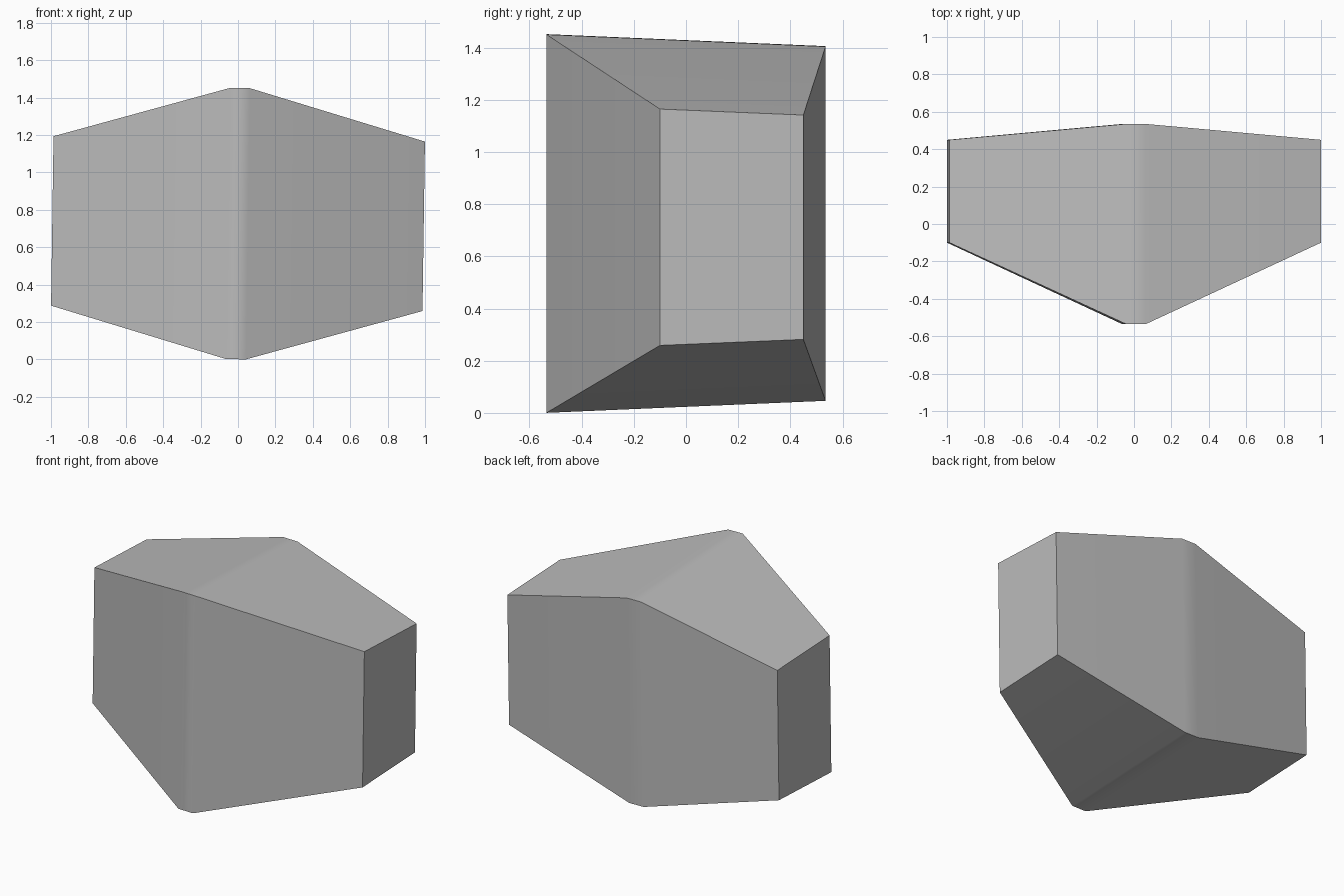
import bpy
import bmesh

# Remove the default cube
cube = bpy.data.objects.get("Cube")
if cube:
    bpy.data.objects.remove(cube, do_unlink=True)

# Plain grey stone material
grey = bpy.data.materials.new("stone grey")
grey.use_nodes = True
colour = (0.5, 0.5, 0.5, 1.0)
grey.diffuse_color = colour
bsdf = next(n for n in grey.node_tree.nodes if n.type == 'BSDF_PRINCIPLED')
bsdf.inputs["Base Color"].default_value = colour
bsdf.inputs["Roughness"].default_value = 0.8


def section(bm, x, front, back, front_half, back_half):
    """Four-cornered cross-section, tapering in height towards the back."""
    corners = ((front, -front_half), (back, -back_half),
               (back, back_half), (front, front_half))
    return [bm.verts.new((x, y, z)) for y, z in corners]


# Tapered block: small ends and a large middle with a narrow softened ridge
END = (-0.10, 0.45, 0.453, 0.43)
MIDDLE = (-0.535, 0.535, 0.725, 0.679)
stations = ((-0.993, END), (-0.053, MIDDLE), (0.053, MIDDLE), (0.993, END))

bm = bmesh.new()
rings = [section(bm, x, *shape) for x, shape in stations]
for a, b in zip(rings, rings[1:]):
    for i in range(4):
        j = (i + 1) % 4
        bm.faces.new((a[i], a[j], b[j], b[i]))
bm.faces.new(rings[0])
bm.faces.new(rings[-1])
bmesh.ops.recalc_face_normals(bm, faces=bm.faces)

mesh = bpy.data.meshes.new("stone_block")
bm.to_mesh(mesh)
bm.free()
mesh.materials.append(grey)
block = bpy.data.objects.new("stone_block", mesh)
bpy.context.collection.objects.link(block)

# Slight lean, resting on the ground
block.location.z = 0.726
block.rotation_euler.y = 0.0145

# Soft ridge, crisp outer edges, flat-looking large faces
bpy.ops.object.select_all(action='DESELECT')
block.select_set(True)
bpy.context.view_layer.objects.active = block
bpy.ops.object.shade_smooth_by_angle(angle=0.6)
weighted = block.modifiers.new("weighted_normals", 'WEIGHTED_NORMAL')
weighted.keep_sharp = True
